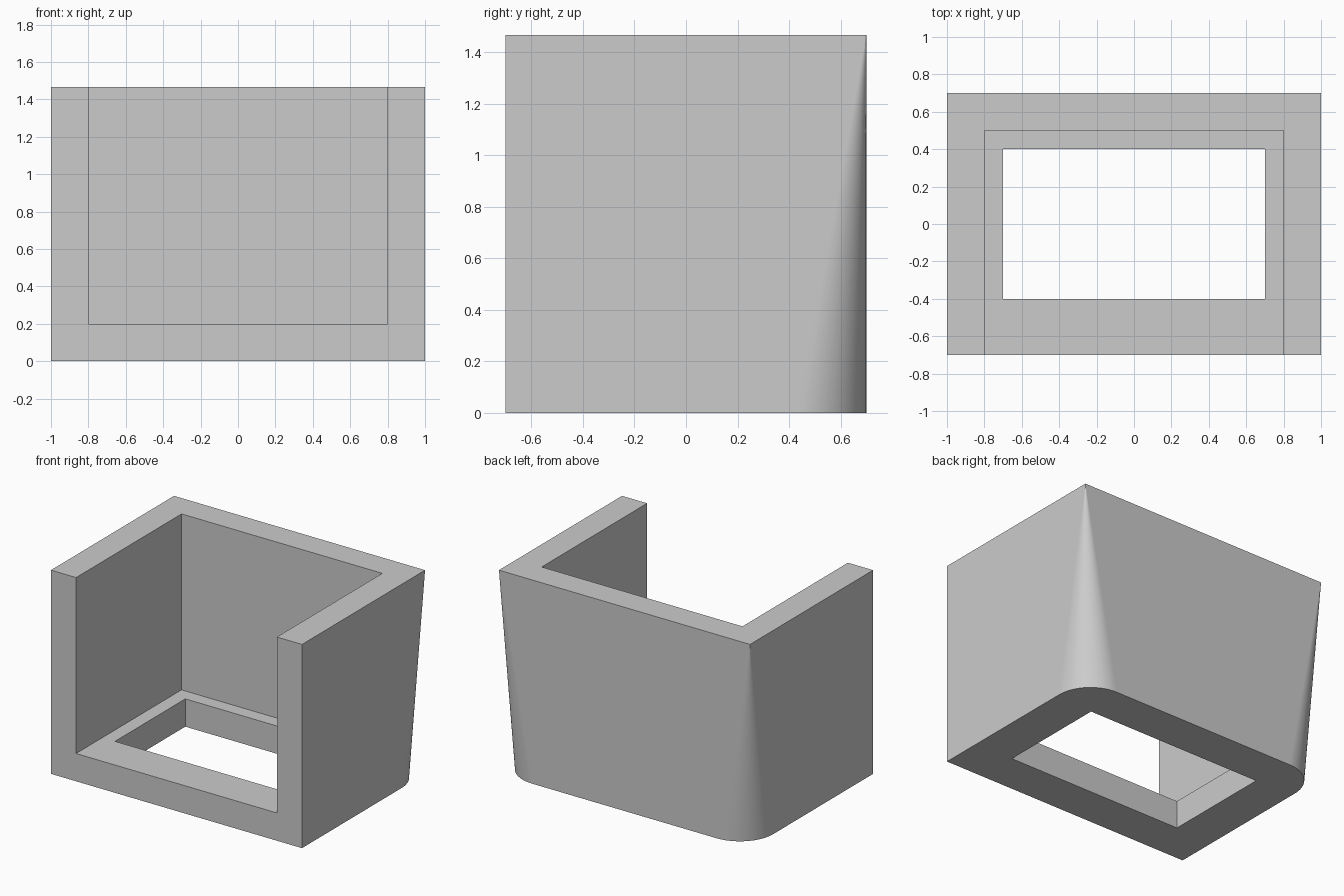
import bpy, bmesh, math
from mathutils import Vector

old = bpy.data.objects.get("Cube")
if old:
    bpy.data.objects.remove(old, do_unlink=True)

# Overall sizes
W, D, H = 1.0, 0.7, 1.467      # half width, half depth, height
WALL, RADIUS, STEPS = 0.2, 0.267, 32

grey = bpy.data.materials.new("plain grey")
grey.use_nodes = True
grey.diffuse_color = (0.6, 0.6, 0.6, 1)
grey.node_tree.nodes["Principled BSDF"].inputs["Base Color"].default_value = (0.6, 0.6, 0.6, 1)


def add_object(name, bm):
    bmesh.ops.recalc_face_normals(bm, faces=bm.faces[:])
    mesh = bpy.data.meshes.new(name)
    bm.to_mesh(mesh)
    bm.free()
    mesh.materials.append(grey)
    obj = bpy.data.objects.new(name, mesh)
    bpy.context.collection.objects.link(obj)
    return obj


def box(name, low, high):
    low, high = Vector(low), Vector(high)
    bm = bmesh.new()
    bmesh.ops.create_cube(bm, size=1)
    bmesh.ops.scale(bm, vec=high - low, verts=bm.verts[:])
    bmesh.ops.translate(bm, vec=(low + high) / 2, verts=bm.verts[:])
    return add_object(name, bm)


def cut(target, cutter):
    cutter.hide_render = True
    mod = target.modifiers.new(cutter.name, "BOOLEAN")
    mod.operation, mod.solver, mod.object = "DIFFERENCE", "EXACT", cutter
    bpy.context.view_layer.objects.active = target
    bpy.ops.object.modifier_apply(modifier=mod.name)
    bpy.data.objects.remove(cutter, do_unlink=True)


# Outer body: sharp rectangle on top, back corners rounding off towards the base
bm = bmesh.new()
top = [bm.verts.new((x, y, H)) for x, y in ((W, -D), (W, D), (-W, D), (-W, -D))]


def corner_arc(start):
    side = 1 if start == 0 else -1
    arc = []
    for i in range(STEPS + 1):
        a = start + math.pi / 2 * i / STEPS
        arc.append(bm.verts.new((side * (W - RADIUS) + RADIUS * math.cos(a),
                                 D - RADIUS + RADIUS * math.sin(a), 0)))
    return arc


left_arc, right_arc = corner_arc(0), corner_arc(math.pi / 2)
front_left = bm.verts.new((W, -D, 0))
front_right = bm.verts.new((-W, -D, 0))
bm.faces.new(top)
bm.faces.new([front_left] + left_arc + right_arc + [front_right])
bm.faces.new((front_left, left_arc[0], top[1], top[0]))
bm.faces.new((left_arc[-1], right_arc[0], top[2], top[1]))
bm.faces.new((right_arc[-1], front_right, top[3], top[2]))
bm.faces.new((front_right, front_left, top[0], top[3]))
for arc, apex in ((left_arc, top[1]), (right_arc, top[2])):
    for a, b in zip(arc, arc[1:]):
        bm.faces.new((a, b, apex))
body = add_object("open_housing", bm)

# Cavity open at the front and top, then the window through the floor
cut(body, box("cavity_cutter", (-W + WALL, -D - 1, WALL), (W - WALL, D - WALL, H + 1)))
cut(body, box("floor_window_cutter", (-0.7, -0.4, -1), (0.7, 0.4, 1)))
